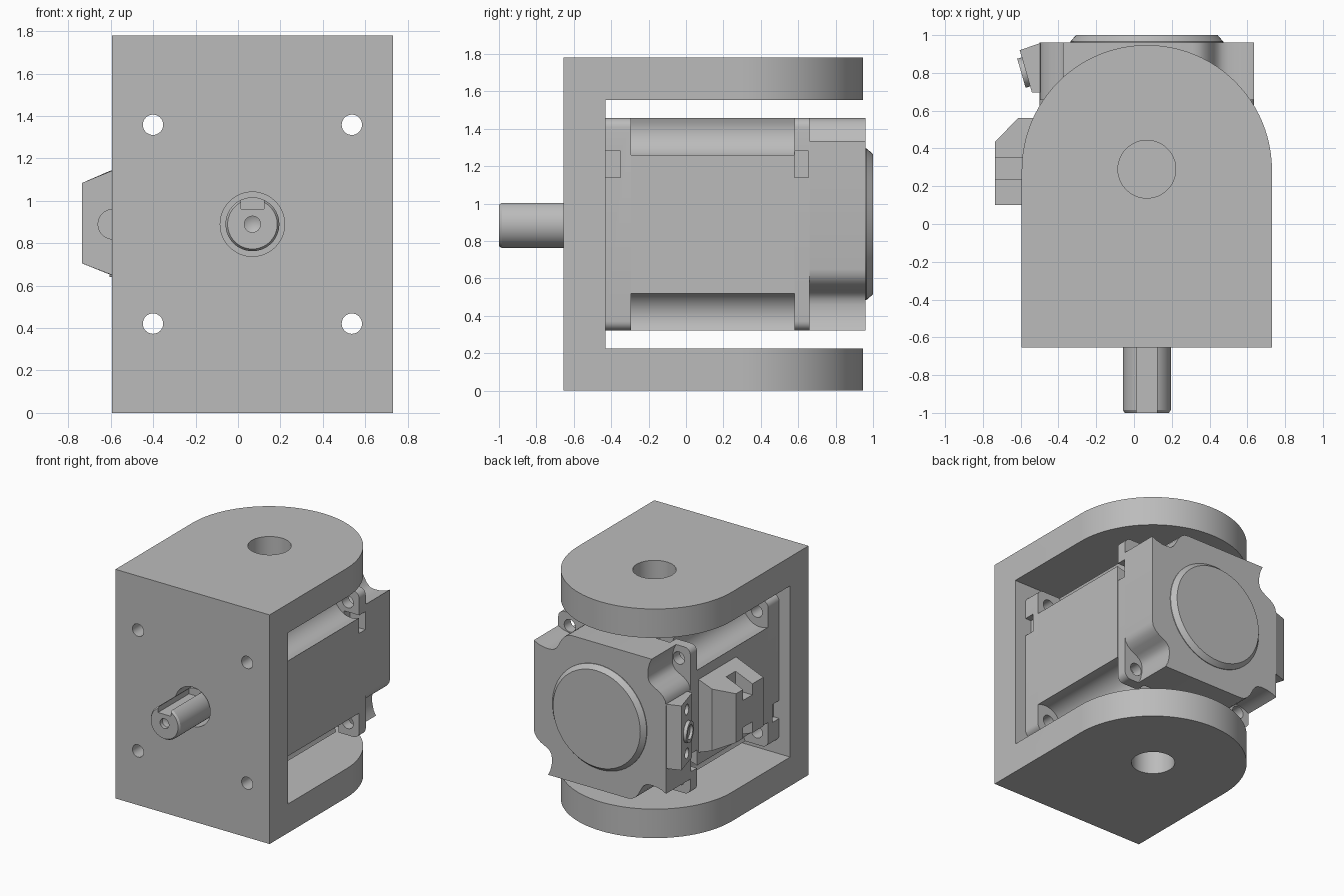
import bpy, bmesh, math
from mathutils import Vector, Matrix

old = bpy.data.objects.get("Cube")
if old:
    bpy.data.objects.remove(old, do_unlink=True)

CX, CZ, H = 0.068, 0.89, 0.568      # motor axis and half width

grey = bpy.data.materials.new("machined grey")
grey.use_nodes = True
grey.diffuse_color = (0.5, 0.5, 0.5, 1)
grey.node_tree.nodes["Principled BSDF"].inputs["Base Color"].default_value = (0.5, 0.5, 0.5, 1)


def finish(name, bm):
    bmesh.ops.recalc_face_normals(bm, faces=bm.faces)
    mesh = bpy.data.meshes.new(name)
    bm.to_mesh(mesh)
    bm.free()
    mesh.materials.append(grey)
    ob = bpy.data.objects.new(name, mesh)
    bpy.context.collection.objects.link(ob)
    return ob


def prism(name, pts, axis, a, b):
    """Extrude a profile along y (profile is x,z) or z (profile is x,y)."""
    bm = bmesh.new()
    place = (lambda u, v, t: (u, t, v)) if axis == "y" else (lambda u, v, t: (u, v, t))
    face = bm.faces.new([bm.verts.new(place(u, v, a)) for u, v in pts])
    ext = bmesh.ops.extrude_face_region(bm, geom=[face])
    moved = [g for g in ext["geom"] if isinstance(g, bmesh.types.BMVert)]
    bmesh.ops.translate(bm, verts=moved, vec=place(0, 0, b - a))
    return finish(name, bm)


def box(name, x, y, z):
    return prism(name, [(x[0], y[0]), (x[1], y[0]), (x[1], y[1]), (x[0], y[1])], "z", *z)


def cyl(name, p, q, r, seg=32):
    p, q = Vector(p), Vector(q)
    bm = bmesh.new()
    turn = (q - p).to_track_quat("Z", "Y").to_matrix().to_4x4()
    bmesh.ops.create_cone(bm, cap_ends=True, segments=seg, radius1=r, radius2=r,
                          depth=(q - p).length, matrix=Matrix.Translation((p + q) / 2) @ turn)
    return finish(name, bm)


def lathe(name, pts):
    """Revolve (radius, y) points about the motor axis."""
    bm = bmesh.new()
    vs = [bm.verts.new((CX + r, y, CZ)) for r, y in pts]
    es = [bm.edges.new(pair) for pair in zip(vs, vs[1:])]
    bmesh.ops.spin(bm, geom=vs + es, cent=(CX, 0, CZ), axis=(0, 1, 0),
                   angle=math.tau, steps=64)
    bmesh.ops.remove_doubles(bm, verts=bm.verts, dist=0.0005)
    return finish(name, bm)


def cut(ob, *cutters):
    bpy.context.view_layer.objects.active = ob
    for c in cutters:
        mod = ob.modifiers.new("cut", "BOOLEAN")
        mod.operation = "DIFFERENCE"
        mod.solver = "EXACT"
        mod.object = c
        bpy.ops.object.modifier_apply(modifier=mod.name)
        bpy.data.objects.remove(c, do_unlink=True)


def four(corner):
    """Repeat a corner outline, given about the motor axis, at all four corners."""
    out = []
    for _ in range(4):
        out += [(CX + u, CZ + v) for u, v in corner]
        corner = [(v, -u) for u, v in corner]
    return out


def arc(cx, cy, r, a, b, n):
    return [(cx + r * math.cos(math.radians(a + (b - a) * i / n)),
             cy + r * math.sin(math.radians(a + (b - a) * i / n))) for i in range(n + 1)]


def bolt_holes(y0, y1):
    d = 0.469
    return [cyl("hole", (CX + sx * d, y0, CZ + sz * d), (CX + sx * d, y1, CZ + sz * d), 0.048)
            for sx in (-1, 1) for sz in (-1, 1)]


def pockets(y0, y1, depth):
    """Small slots beside each corner, one per side."""
    res = []
    for k in range(4):
        pts = [(H - depth, 0.25), (H + 0.05, 0.25), (H + 0.05, 0.39), (H - depth, 0.39)]
        for _ in range(k):
            pts = [(v, -u) for u, v in pts]
        res.append(prism("pocket", [(CX + u, CZ + v) for u, v in pts], "y", y0, y1))
    return res


# U-shaped bracket with rounded arms
R = 0.6625
outline = [(CX - R, -0.655), (CX + R, -0.655)] + arc(CX, 0.285, R, 0, 180, 48)
bracket = prism("bracket", outline, "z", 0, 1.78)
cut(bracket,
    box("gap", (-1, 1), (-0.43, 1.2), (0.225, 1.555)),
    cyl("pivot", (CX, 0.29, -0.1), (CX, 0.29, 1.9), 0.153, 48),
    cyl("bore", (CX, -0.7, CZ), (CX, -0.4, CZ), 0.152, 48),
    *bolt_holes(-0.7, -0.4))

# Motor front flange
rounded = arc(H - 0.05, H - 0.05, 0.05, 90, 0, 6)
flange = prism("motor_flange", four(rounded), "y", -0.43, -0.295)
cut(flange, *bolt_holes(-0.5, -0.2), *pockets(-0.45, -0.35, 0.05))

# Motor body with scalloped corners
scallop = arc(0.5, 0.5, 0.147, 152.4, 297.6, 14)
prism("motor_body", four(scallop), "y", -0.295, 0.58)

# Bolt lugs at the rear of the body
lugs = prism("motor_lugs", four(rounded), "y", 0.58, 0.66)
cut(lugs, *bolt_holes(0.5, 0.7), *pockets(0.575, 0.655, 0.13))

# Rear housing with pinwheel corner reliefs
relief = [(0.24, H), (0.275, 0.562), (0.305, 0.543), (0.332, 0.51), (0.355, 0.465),
          (0.375, 0.435), (0.40, 0.418), (0.43, 0.412), (0.48, 0.414), (0.53, 0.426), (H, 0.445)]
prism("rear_housing", four(relief), "y", 0.66, 0.96)

# Round end cap
lathe("end_cap", [(0, 0.95), (0.405, 0.95), (0.405, 0.965), (0.375, 1.0), (0, 1.0)])

# Shaft with centre hole and keyway
shaft = lathe("shaft", [(0, -0.95), (0.038, -0.97), (0.038, -1), (0.117, -1),
                        (0.127, -0.985), (0.127, -0.43), (0, -0.43)])
cut(shaft, box("keyway", (CX - 0.055, CX + 0.055), (-1.1, -0.62), (0.962, 1.1)))

# Power connector housing on the side
bm = bmesh.new()
for x, y, z0, z1 in [(-0.49, 0.10, 0.61, 1.185), (-0.49, 0.56, 0.61, 1.185),
                     (-0.615, 0.56, 0.657, 1.137),
                     (-0.735, 0.10, 0.705, 1.085), (-0.735, 0.435, 0.705, 1.085)]:
    bm.verts.new((x, y, z0))
    bm.verts.new((x, y, z1))
bmesh.ops.convex_hull(bm, input=bm.verts)
power = finish("power_connector", bm)
cut(power,
    box("slot", (-0.8, -0.59), (0.235, 0.35), (1.0, 1.3)),
    box("slot", (-0.8, -0.59), (0.235, 0.35), (0.5, 0.79)),
    cyl("cable_hole", (-0.59, 0.05, CZ), (-0.59, 0.18, CZ), 0.07))

# Slanted signal connector behind it
signal = prism("signal_connector",
               [(-0.49, 0.96), (-0.605, 0.92), (-0.54, 0.695), (-0.49, 0.695)],
               "z", 0.64, 1.14)
out = Vector((-0.96, -0.277, 0))
mid = Vector((-0.572, 0.805, CZ))
cut(signal, *[cyl("screw_hole", mid + Vector((0, 0, s)) - out * 0.03,
                  mid + Vector((0, 0, s)) + out * 0.05, 0.04, 24) for s in (-0.17, 0.17)])
socket = cyl("signal_socket", mid - out * 0.01, mid + out * 0.025, 0.08)
cut(socket, cyl("recess", mid + out * 0.005, mid + out * 0.05, 0.055))

# Smooth curved surfaces, keep edges crisp
bpy.ops.object.select_all(action="DESELECT")
for ob in bpy.context.collection.objects:
    if ob.type == "MESH" and ob.data.materials and ob.data.materials[0] == grey:
        ob.select_set(True)
        bpy.context.view_layer.objects.active = ob
bpy.ops.object.shade_smooth_by_angle(angle=math.radians(28))
